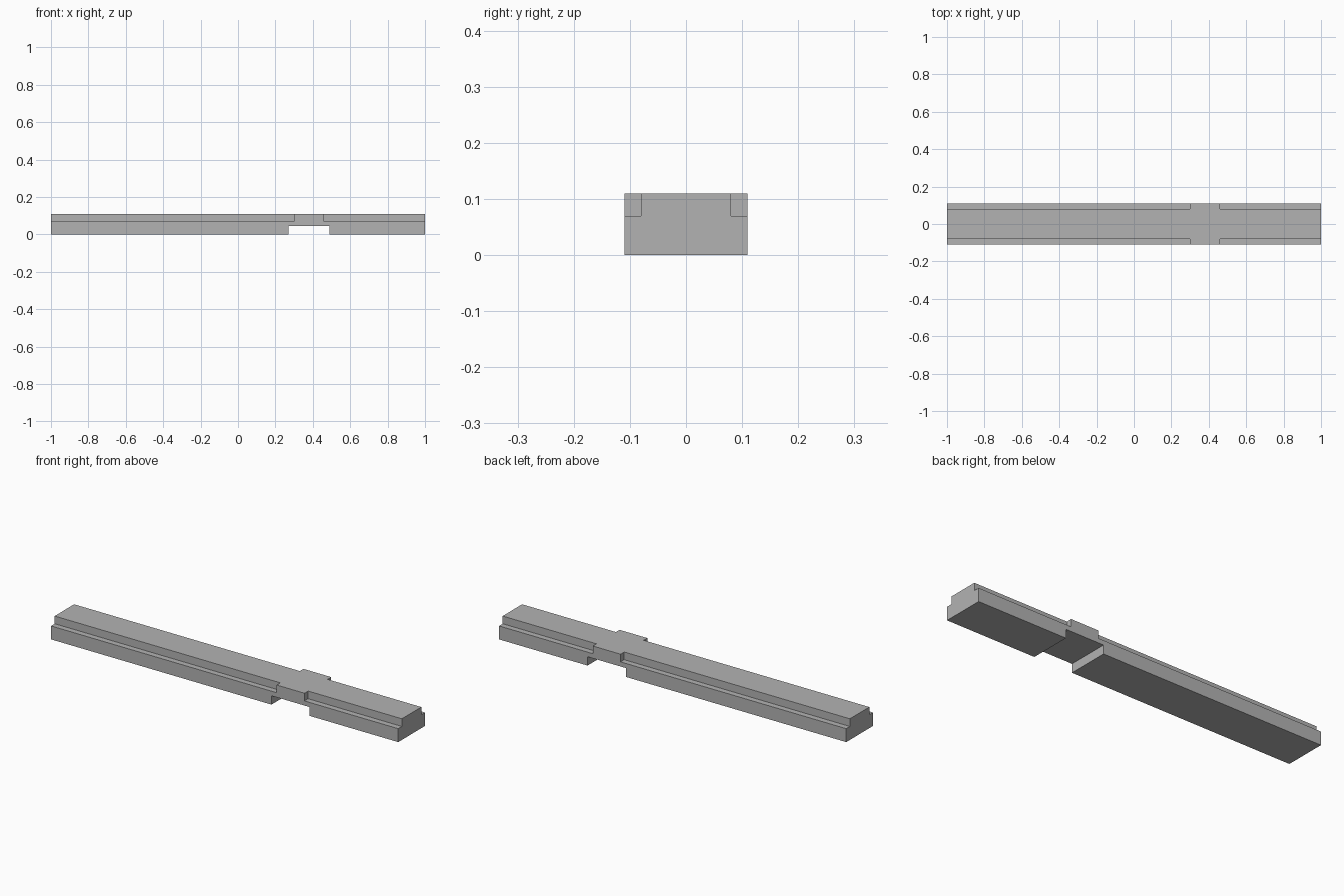
import bpy

default_cube = bpy.data.objects.get("Cube")
if default_cube:
    bpy.data.objects.remove(default_cube, do_unlink=True)

# Overall section
HALF_WIDTH, HEIGHT = 0.11, 0.11
LEDGE_Y, LEDGE_Z = 0.08, 0.07
BLOCK_START, BLOCK_END = 0.30, 0.46

grey = bpy.data.materials.new("plain_grey")
grey.use_nodes = True
colour = (0.45, 0.45, 0.45, 1)
grey.diffuse_color = colour
grey.node_tree.nodes["Principled BSDF"].inputs["Base Color"].default_value = colour


def box(name, low, high):
    """Box between two opposite corners."""
    bpy.ops.mesh.primitive_cube_add(size=1)
    obj = bpy.context.object
    obj.name = name
    for v in obj.data.vertices:
        v.co = [h if c > 0 else l for c, l, h in zip(v.co, low, high)]
    obj.data.materials.append(grey)
    return obj


def cut(target, cutter):
    """Subtract the cutter, then discard it."""
    cutter.hide_render = True
    mod = target.modifiers.new("cut", "BOOLEAN")
    mod.operation = "DIFFERENCE"
    mod.solver = "EXACT"
    mod.object = cutter
    bpy.context.view_layer.objects.active = target
    bpy.ops.object.modifier_apply(modifier=mod.name)
    bpy.data.objects.remove(cutter, do_unlink=True)


# Long beam
beam = box("beam", (-1, -HALF_WIDTH, 0), (1, HALF_WIDTH, HEIGHT))

# Rebates along both upper edges, leaving the full-width block
for side in (-1, 1):
    y_low, y_high = sorted((side * LEDGE_Y, side * 0.2))
    for start, end in ((-1.1, BLOCK_START), (BLOCK_END, 1.1)):
        cut(beam, box("rebate_cutter", (start, y_low, LEDGE_Z), (end, y_high, 0.2)))

# Crosswise notch underneath
cut(beam, box("notch_cutter", (0.27, -0.2, -0.1), (0.49, 0.2, 0.046)))

beam.data.shade_flat()
